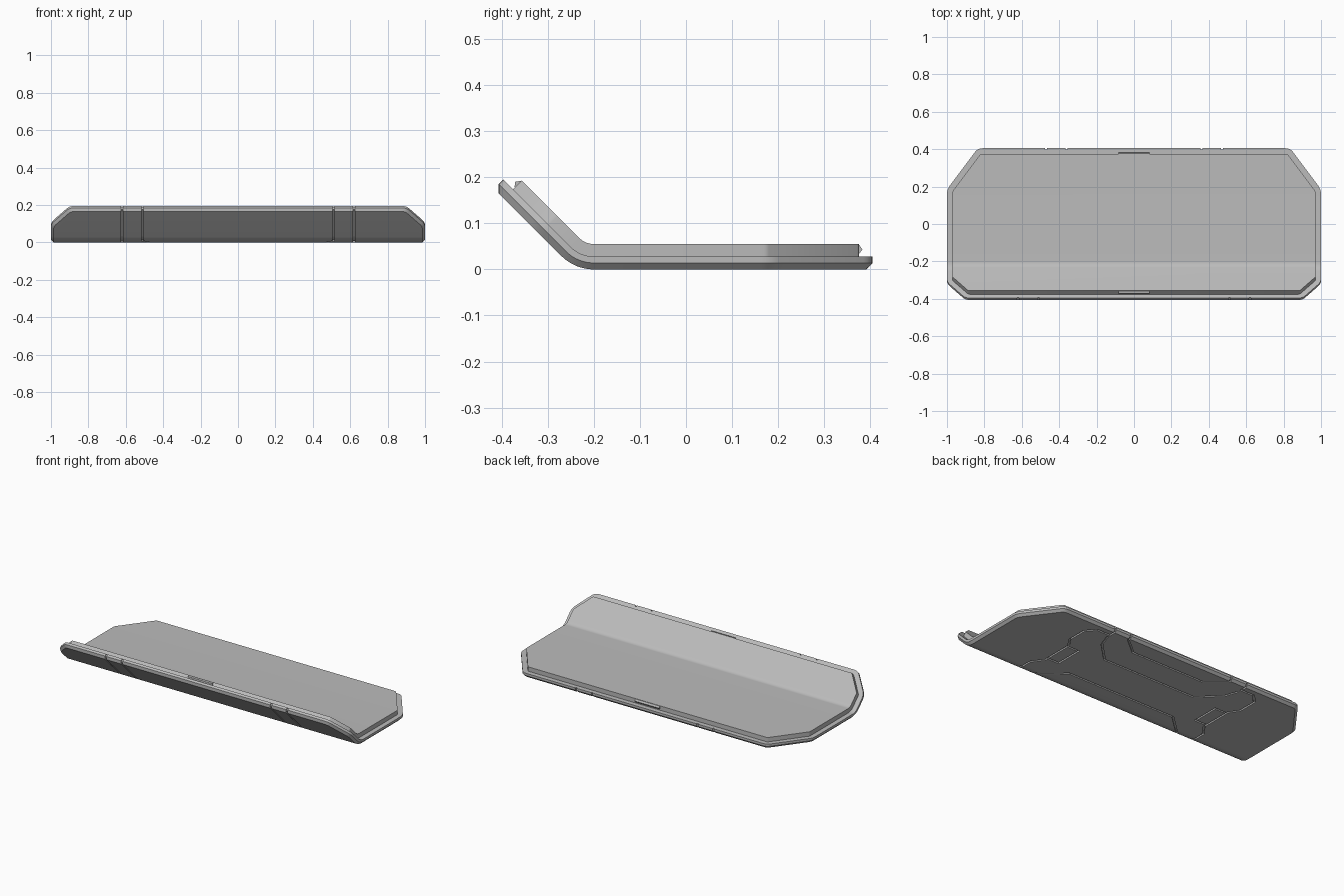
import bpy, bmesh, math
from mathutils import Vector

if "Cube" in bpy.data.objects:
    bpy.data.objects.remove(bpy.data.objects["Cube"])

BEND_Y, RADIUS, ANGLE = -0.2, 0.1, math.pi / 4
PLATE_H, SLAB_H, CHAMFER = 0.028, 0.055, 0.014
BACK, FRONT = 0.405, -0.485     # ends of the flat, unbent sheet

grey = bpy.data.materials.new("light_grey")
grey.use_nodes = True
grey.diffuse_color = (0.5, 0.5, 0.5, 1)
grey.node_tree.nodes["Principled BSDF"].inputs["Base Color"].default_value = (0.5, 0.5, 0.5, 1)


def offset(points, dist, closed=True):
    """Shift a path to its left with mitred corners."""
    pts = [Vector(p) for p in points]
    n, out = len(pts), []
    for i, p in enumerate(pts):
        a = (p - pts[i - 1]).normalized() if closed or i > 0 else None
        b = (pts[(i + 1) % n] - p).normalized() if closed or i < n - 1 else None
        a, b = a or b, b or a
        na, nb = Vector((-a.y, a.x)), Vector((-b.y, b.x))
        out.append(p + (na + nb) * dist / (1 + na.dot(nb)))
    return out


def rounded(points, cut, steps=4):
    """Replace each corner by a short curve."""
    pts, out = [Vector(p) for p in points], []
    for i, p in enumerate(pts):
        a = p + (pts[i - 1] - p).normalized() * cut
        b = p + (pts[(i + 1) % len(pts)] - p).normalized() * cut
        for k in range(steps + 1):
            t = k / steps
            out.append(a * (1 - t) ** 2 + p * 2 * t * (1 - t) + b * t * t)
    return out


def loft(name, rings):
    """Closed solid through outlines given as (points, height)."""
    bm = bmesh.new()
    loops = [[bm.verts.new((p[0], p[1], h)) for p in pts] for pts, h in rings]
    for lo, hi in zip(loops, loops[1:]):
        for i in range(len(lo)):
            bm.faces.new((lo[i - 1], lo[i], hi[i], hi[i - 1]))
    bm.faces.new(loops[0][::-1])
    bm.faces.new(loops[-1])
    bmesh.ops.recalc_face_normals(bm, faces=bm.faces)
    mesh = bpy.data.meshes.new(name)
    bm.to_mesh(mesh)
    bm.free()
    obj = bpy.data.objects.new(name, mesh)
    bpy.context.collection.objects.link(obj)
    return obj


def cut(target, cutter):
    mod = target.modifiers.new("cut", 'BOOLEAN')
    mod.operation, mod.solver, mod.object = 'DIFFERENCE', 'EXACT', cutter
    bpy.context.view_layer.objects.active = target
    bpy.ops.object.modifier_apply(modifier=mod.name)
    bpy.data.objects.remove(cutter)


def bend(obj, steps=10):
    """Fold the front of the flat part upward and finish its surface."""
    bm = bmesh.new()
    bm.from_mesh(obj.data)
    for k in range(steps + 1):
        v = BEND_Y - RADIUS * ANGLE * k / steps
        bmesh.ops.bisect_plane(bm, geom=bm.verts[:] + bm.edges[:] + bm.faces[:],
                               plane_co=(0, v, 0), plane_no=(0, 1, 0), dist=1e-5)
    for vert in bm.verts:
        d, h = BEND_Y - vert.co.y, vert.co.z
        if d > 0:
            ang = min(d / RADIUS, ANGLE)
            rest = d - ang * RADIUS
            vert.co.y = BEND_Y - (RADIUS - h) * math.sin(ang) - rest * math.cos(ang)
            vert.co.z = RADIUS - (RADIUS - h) * math.cos(ang) + rest * math.sin(ang)
    bm.to_mesh(obj.data)
    bm.free()
    obj.data.materials.clear()
    obj.data.materials.append(grey)
    bpy.ops.object.select_all(action='DESELECT')
    obj.select_set(True)
    bpy.context.view_layer.objects.active = obj
    bpy.ops.object.shade_smooth_by_angle(angle=math.radians(25))


# Octagonal outline, counter-clockwise from above
half = [(0.9, FRONT), (1, -0.362), (1, 0.185), (0.835, BACK)]
outline = half + [(-x, y) for x, y in reversed(half)]
edge = rounded(outline, 0.025)

# Base plate with chamfered underside
plate = loft("base_plate", [(offset(edge, CHAMFER), 0), (edge, CHAMFER), (edge, PLATE_H)])

# Engraved seams on the underside: centre panels, then paired side straps
front_panel = [(0.51, -0.6), (0.51, -0.24), (0.37, -0.11)]
back_panel = [(0.47, 0.335), (0.44, 0.25), (0.32, 0.13)]
rear_tab = [(0.36, 0.5), (0.36, 0.38), (0.25, 0.29)]
paths = [p + [(-x, y) for x, y in reversed(p)] for p in (front_panel, back_panel, rear_tab)]
strap = [(0.62, -0.6), (0.62, -0.15), (0.57, -0.08), (0.57, 0.12), (0.61, 0.18),
         (0.61, 0.3), (0.56, 0.355), (0.47, 0.355), (0.47, 0.5)]
slot = [(0.57, -0.06), (0.49, -0.06), (0.49, 0.11), (0.57, 0.11)]
for s in (1, -1):
    paths += [[(s * x, y) for x, y in p] for p in (strap, slot)]
for i, path in enumerate(paths):
    strip = offset(path, 0.005, False) + offset(path, -0.005, False)[::-1]
    cut(plate, loft("groove_cutter", [(strip, -0.03), (strip, 0.008 + i * 0.0003)]))

# Notches where the seams meet the rim
for x, y in ((0.51, FRONT), (0.62, FRONT), (0.36, BACK), (0.47, BACK)):
    for s in (1, -1):
        w, d = 0.005, 0.007
        box = [(s * x - w, y - d), (s * x + w, y - d), (s * x + w, y + d), (s * x - w, y + d)]
        cut(plate, loft("notch_cutter", [(box, -0.04), (box, 0.05)]))
bend(plate)

# Raised inner slab
inner = rounded(offset(outline, 0.03), 0.006, 2)
bend(loft("inner_slab", [(inner, PLATE_H - 0.001), (inner, SLAB_H)]))

# Small latch ridges on the slab's front and back edges
for name, y, out in (("back_latch", BACK - 0.03, 1), ("front_latch", FRONT + 0.03, -1)):
    rings = []
    for reach, h in ((0.001, 0.034), (0.008, 0.043), (0.001, 0.053)):
        tip, root = y + out * reach, y - out * 0.004
        rings.append(([(-0.083, root), (0.083, root), (0.083, tip), (-0.083, tip)], h))
    bend(loft(name, rings))
